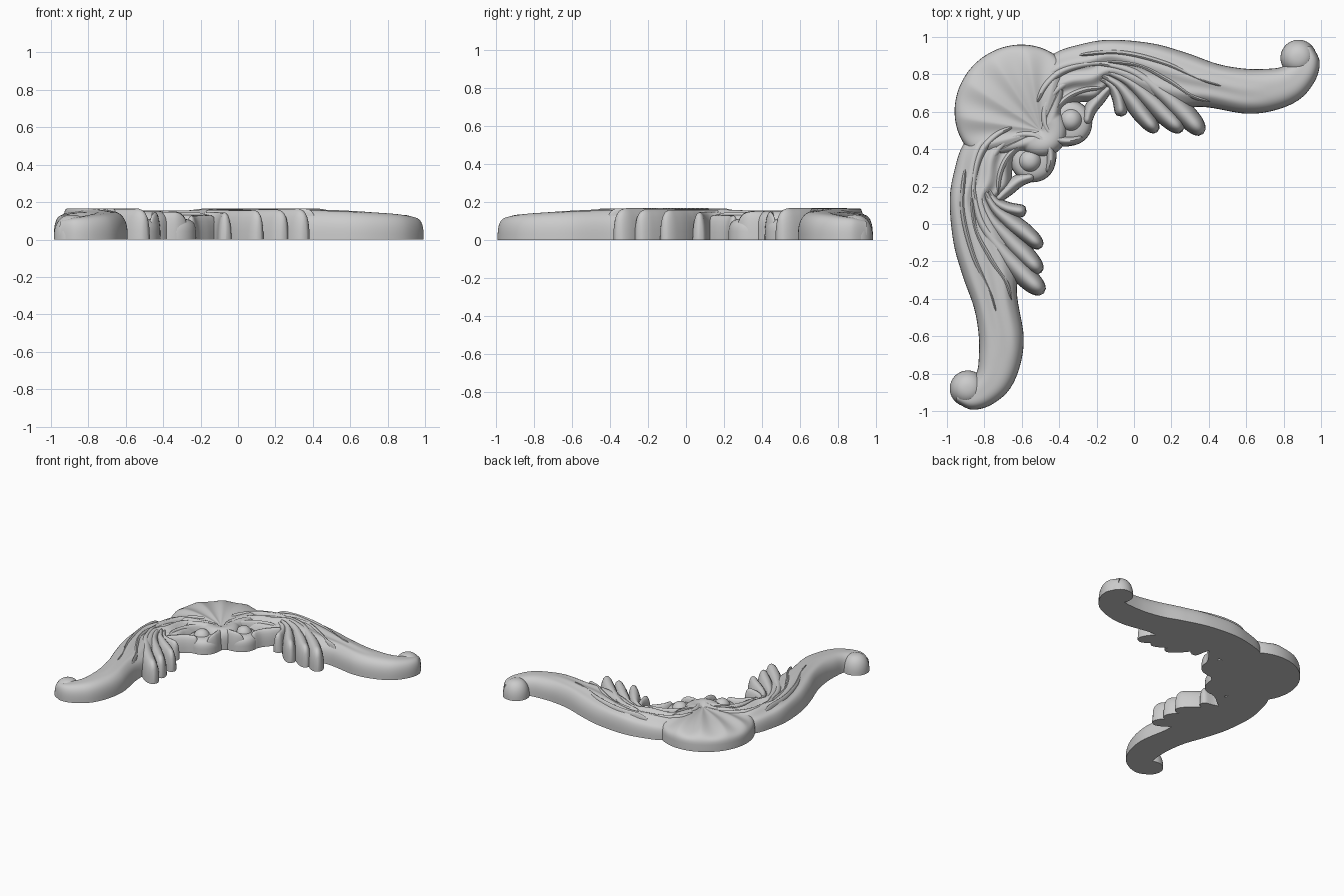
import bpy, bmesh
from math import sin, cos, pi, atan2, radians, degrees

if "Cube" in bpy.data.objects:
    bpy.data.objects.remove(bpy.data.objects["Cube"])


def spline(rows, per=10):
    """Catmull-Rom samples through rows of any dimension."""
    p = [rows[0]] + list(rows) + [rows[-1]]
    out = []
    for i in range(1, len(p) - 2):
        for k in range(per):
            t = k / per
            out.append([0.5 * (2 * b + (c - a) * t + (2 * a - 5 * b + 4 * c - d) * t * t
                        + (3 * b - a - 3 * c + d) * t ** 3)
                        for a, b, c, d in zip(p[i - 1], p[i], p[i + 1], p[i + 2])])
    return out + [list(rows[-1])]


def dome(v, n):
    return max(0.0, 1 - abs(v) ** n) ** (1 / n)


def emit(name, verts, faces, mirror):
    """Make the object, plus its twin across the corner diagonal."""
    for suffix, flip in (("_upper", False), ("_lower", True))[:2 if mirror else 1]:
        bm = bmesh.new()
        vs = [bm.verts.new((-y, -x, z) if flip else (x, y, z)) for x, y, z in verts]
        for f in faces:
            bm.faces.new([vs[i] for i in f])
        bmesh.ops.recalc_face_normals(bm, faces=bm.faces)
        me = bpy.data.meshes.new(name)
        bm.to_mesh(me)
        bm.free()
        ob = bpy.data.objects.new(name + (suffix if mirror else ""), me)
        bpy.context.collection.objects.link(ob)
        bpy.ops.object.select_all(action='DESELECT')
        ob.select_set(True)
        bpy.context.view_layer.objects.active = ob
        bpy.ops.object.shade_smooth_by_angle(angle=radians(50))


def loft(name, rows, n=2.6, cols=16, groove=None):
    """Domed strip on a flat base; rows are (ox, oy, ix, iy, height)."""
    verts, faces = [], []
    w = cols + 1
    for r, (ox, oy, ix, iy, h) in enumerate(rows):
        for c in range(w):
            v = sin(pi / 2 * (2 * c / cols - 1))
            z = h * dome(v, n)
            if groove:
                z += groove(r / (len(rows) - 1), v)
            s = (v + 1) / 2
            verts.append((ox + (ix - ox) * s, oy + (iy - oy) * s, max(z, 0)))
    for r in range(len(rows) - 1):
        a = r * w
        for c in range(cols):
            faces.append((a + c, a + c + 1, a + w + c + 1, a + w + c))
        faces.append((a, a + w, a + w + cols, a + cols))
    faces.append(tuple(range(w)))
    faces.append(tuple(range(len(verts) - w, len(verts))))
    emit(name, verts, faces, True)


def ridge(name, pts, h, n=2.2):
    """Tapered rounded lobe along a path of (x, y, half width)."""
    p = spline(pts)
    rows, last = [], len(p) - 1
    for i, (x, y, w) in enumerate(p):
        a, b = p[max(i - 1, 0)], p[min(i + 1, last)]
        tx, ty = b[0] - a[0], b[1] - a[1]
        l = (tx * tx + ty * ty) ** 0.5
        u = min(i, last - i) / (last * 0.15)
        e = dome(1 - u, 2) if u < 1 else 1
        e = max(e, 0.03)
        w *= e
        rows.append((x - ty / l * w, y + tx / l * w, x + ty / l * w, y - tx / l * w, h * e ** 0.7))
    loft(name, rows, n, 12)


def polar(name, cx, cy, radius, height, segs=48, rings=14, mirror=True):
    """Round relief on a flat base; radius(angle), height(t, angle)."""
    verts, faces = [(cx, cy, height(0, 0))], []
    for j in range(1, rings + 1):
        t = sin(pi / 2 * j / rings)
        for i in range(segs):
            a = 2 * pi * i / segs
            r = radius(a) * t
            verts.append((cx + r * cos(a), cy + r * sin(a), max(0, height(t, a))))
    for i in range(segs):
        k = (i + 1) % segs
        faces.append((0, 1 + i, 1 + k))
        for j in range(rings - 1):
            b = 1 + j * segs
            faces.append((b + i, b + segs + i, b + segs + k, b + k))
    faces.append(tuple(range(1 + (rings - 1) * segs, 1 + rings * segs)))
    emit(name, verts, faces, mirror)


# Fluted shell at the outer corner, with a small round heel towards the inside
def off_axis(a):
    d = degrees(a) - 135
    return (d + 180) % 360 - 180


def shell_radius(a):
    d = abs(off_axis(a))
    wide = 0.5 - 0.085 * (d / 55) ** 2
    k = min(1, max(0, (d - 58) / 40))
    k = k * k * (3 - 2 * k)
    return max(wide, 0.15) * (1 - k) + 0.145 * k


def shell_height(t, a):
    d = off_axis(a)
    z = 0.128 + 0.026 * sin(pi * min(1, t * 0.8))
    if abs(d) < 70:
        z -= 0.022 * t * (1 - t ** 10) * abs(cos(radians(d) * 15 / 2)) ** 1.5
    return z * dome(t, 5)


polar("shell", -0.5, 0.5, shell_radius, shell_height, 240, 28, False)

# Sweeping arm with fading lengthwise flutes
arm = [(-.62, .66, -.48, .54, .11), (-.54, .80, -.38, .62, .125),
       (-.43, .91, -.29, .65, .14), (-.28, .962, -.20, .66, .148),
       (-.12, .985, -.12, .73, .155), (.10, .965, .02, .66, .158),
       (.28, .915, .20, .62, .16), (.45, .855, .38, .625, .158),
       (.60, .83, .60, .59, .152), (.72, .83, .76, .61, .144),
       (.79, .84, .89, .67, .136), (.84, .87, .97, .77, .125),
       (.87, .90, .992, .87, .115), (.88, .93, .95, .955, .10)]


def flutes(u, v):
    fade = max(0, 1 - u / 0.68) * min(1, u / 0.15)
    return 0.016 * fade * (1 - v ** 4) * cos(3.2 * pi * (v - 0.9 * u))


loft("arm", spline(arm, 12), 3, 40, flutes)

# Ball ending each arm
polar("tip_ball", .88, .888, lambda a: .097, lambda t, a: .132 * dome(t, 2.4))

# Volute: dished disc, bead and curling ridges
polar("volute_disc", -.345, .54, lambda a: .122, lambda t, a: .112 * dome(t, 4))
polar("volute_bead", -.337, .555, lambda a: .075, lambda t, a: .148 * dome(t, 2.4))
ridge("scroll_outer", [(-.12, .77, .02), (-.24, .79, .034), (-.37, .75, .038), (-.465, .65, .036),
                       (-.475, .54, .034), (-.42, .46, .034), (-.34, .445, .028), (-.27, .47, .02)], .148)
ridge("scroll_inner", [(-.14, .725, .02), (-.25, .72, .026), (-.35, .68, .026), (-.415, .61, .024),
                       (-.415, .53, .02), (-.37, .485, .015)], .145)
ridge("scroll_crest", [(-.05, .85, .02), (-.22, .86, .034), (-.38, .82, .036), (-.48, .73, .032),
                       (-.53, .62, .02)], .155)
ridge("scroll_lip", [(-.12, .74, .02), (-.18, .68, .035), (-.235, .61, .035), (-.255, .53, .025)], .128)

# Acanthus leaf lobes on the inner edge
ridge("leaf_long", [(-.25, .87, .02), (-.02, .82, .04), (.15, .70, .055), (.27, .59, .06), (.37, .482, .045)], .166)
ridge("leaf_middle", [(-.22, .84, .02), (-.04, .77, .04), (.09, .66, .055), (.17, .58, .055), (.26, .495, .04)], .16)
ridge("leaf_short", [(-.22, .82, .02), (-.09, .75, .035), (-.01, .66, .05), (.05, .58, .05), (.125, .492, .036)], .158)
ridge("leaf_bud", [(-.22, .79, .02), (-.13, .75, .03), (-.085, .68, .035), (-.065, .575, .036)], .145)

# Long veins running out along the arm
ridge("vein_upper", [(-.32, .90, .015), (-.08, .915, .024), (.16, .86, .026), (.36, .77, .022), (.52, .725, .008)], .165)
ridge("vein_lower", [(-.2, .87, .015), (.02, .85, .026), (.18, .77, .028), (.31, .685, .022), (.42, .65, .008)], .165)
